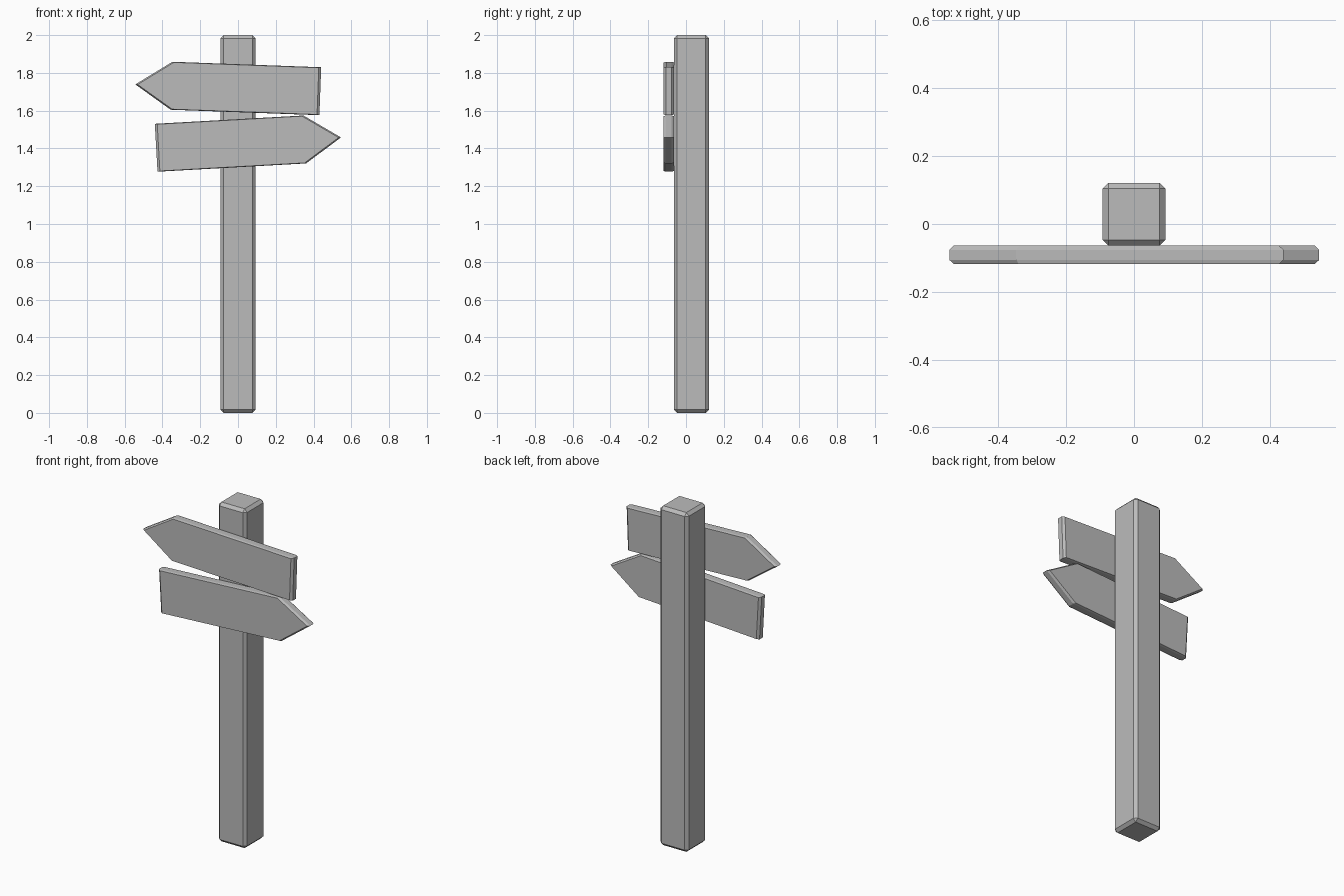
import bpy, bmesh, math
from mathutils import Matrix

if "Cube" in bpy.data.objects:
    bpy.data.objects.remove(bpy.data.objects["Cube"])

grey = bpy.data.materials.new("plain_grey")
grey.diffuse_color = (0.5, 0.5, 0.5, 1)
grey.use_nodes = True
grey.node_tree.nodes["Principled BSDF"].inputs["Base Color"].default_value = grey.diffuse_color


def finish(name, bm):
    bmesh.ops.recalc_face_normals(bm, faces=bm.faces)
    mesh = bpy.data.meshes.new(name)
    bm.to_mesh(mesh)
    bm.free()
    mesh.materials.append(grey)
    obj = bpy.data.objects.new(name, mesh)
    bpy.context.collection.objects.link(obj)
    return obj


# Square post with chamfered edges
bm = bmesh.new()
bmesh.ops.create_cube(bm, size=1)
bmesh.ops.scale(bm, vec=(0.185, 0.185, 2), verts=bm.verts)
bmesh.ops.translate(bm, vec=(0, 0.029, 1), verts=bm.verts)
bmesh.ops.bevel(bm, geom=bm.edges[:], offset=0.017, segments=1,
                affect='EDGES', profile=0.5)
finish("post", bm)


# Arrow board: outline lofted through the thickness, slightly smaller
# at the front and back faces to form the chamfer
def arrow_board(name, x, z, direction, tilt):
    outline = [(-0.49, -0.127), (0.298, -0.127), (0.49, 0),
               (0.298, 0.127), (-0.49, 0.127)]
    sections = [(-0.118, 0.974, 0.975), (-0.106, 1, 1),
                (-0.076, 1, 1), (-0.064, 0.974, 0.975)]
    bm = bmesh.new()
    rings = [[bm.verts.new((direction * px * sx, y, pz * sz))
              for px, pz in outline] for y, sx, sz in sections]
    for a, b in zip(rings, rings[1:]):
        for i in range(5):
            j = (i + 1) % 5
            bm.faces.new((a[i], a[j], b[j], b[i]))
    bm.faces.new(rings[0])
    bm.faces.new(rings[-1])
    bm.transform(Matrix.Translation((x, 0, z))
                 @ Matrix.Rotation(math.radians(tilt), 4, 'Y'))
    finish(name, bm)


arrow_board("upper_arrow_board", -0.054, 1.721, -1, 2.1)
arrow_board("lower_arrow_board", 0.056, 1.431, 1, -3.2)
